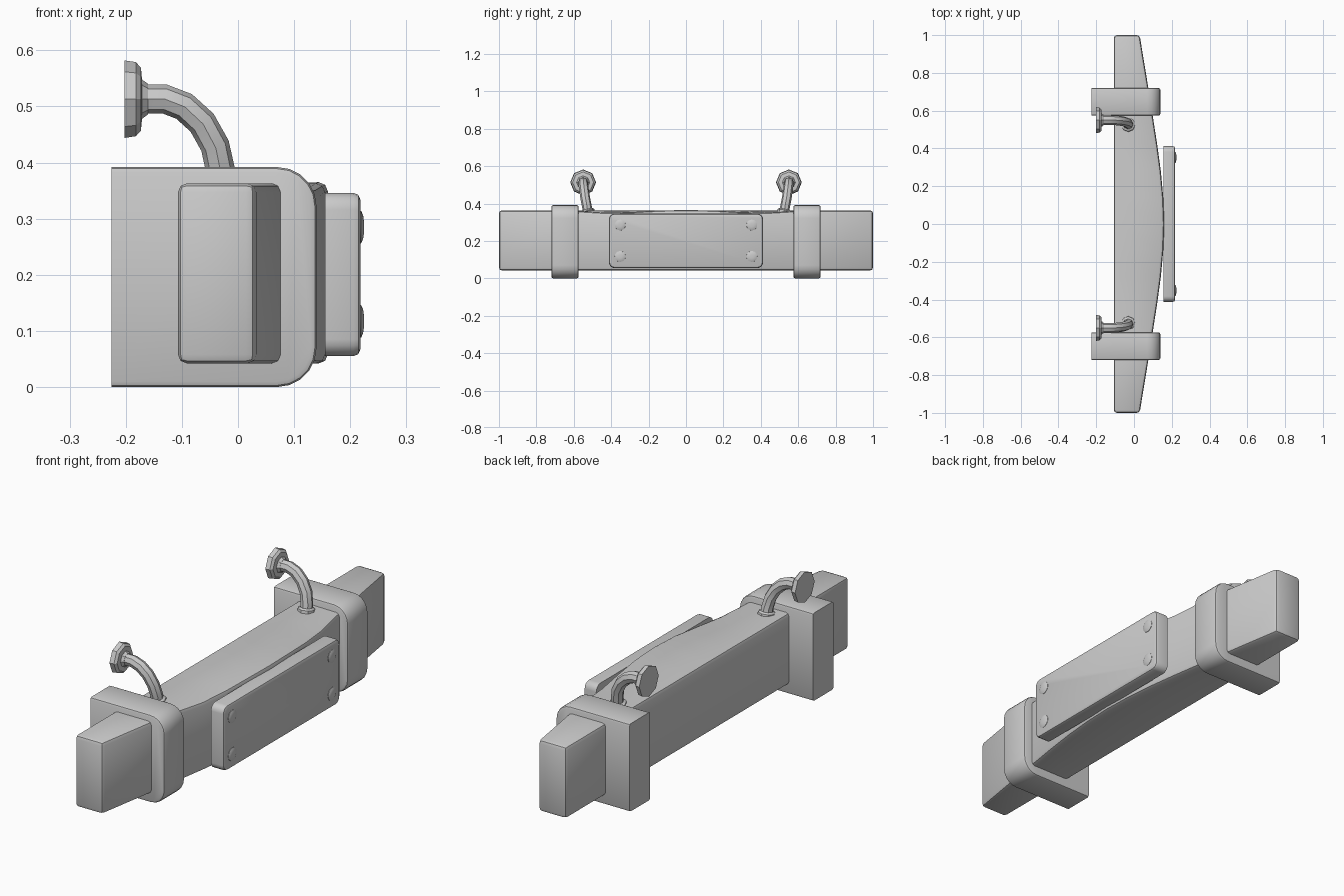
import bpy, bmesh
from math import pi, sin, cos, radians
from mathutils import Vector

if "Cube" in bpy.data.objects:
    bpy.data.objects.remove(bpy.data.objects["Cube"])


def finish(name, bm, smooth=True):
    bmesh.ops.recalc_face_normals(bm, faces=bm.faces)
    me = bpy.data.meshes.new(name)
    bm.to_mesh(me)
    bm.free()
    ob = bpy.data.objects.new(name, me)
    bpy.context.collection.objects.link(ob)
    if smooth:
        bpy.ops.object.select_all(action='DESELECT')
        ob.select_set(True)
        bpy.context.view_layer.objects.active = ob
        bpy.ops.object.shade_smooth_by_angle(angle=radians(30))
    return ob


def loft(bm, rings):
    """Skin a list of equal-length point rings and cap both ends."""
    vs = [[bm.verts.new(p) for p in r] for r in rings]
    n = len(vs[0])
    for a, b in zip(vs, vs[1:]):
        for i in range(n):
            bm.faces.new((a[i], a[(i + 1) % n], b[(i + 1) % n], b[i]))
    bm.faces.new(vs[0])
    bm.faces.new(vs[-1])
    bmesh.ops.recalc_face_normals(bm, faces=bm.faces)


def bevel(bm, width, segments, test):
    edges = [e for e in bm.edges if test(e)]
    bmesh.ops.bevel(bm, geom=edges, offset=width, segments=segments,
                    profile=0.5, affect='EDGES', clamp_overlap=True)


def sharp(e):
    return e.calc_face_angle(0) > radians(40)


def box(x0, x1, y0, y1, z0, z1):
    bm = bmesh.new()
    loft(bm, [[(x, y0, z0), (x, y1, z0), (x, y1, z1), (x, y0, z1)] for x in (x0, x1)])
    return bm


# bowed beam: half stations (y, front x, top front z), mirrored across y
half = [(1, .03, .363), (.72, .076, .363), (.58, .098, .36), (.42, .123, .35),
        (.28, .142, .355), (.14, .155, .363)]
stations = [(-y, x, z) for y, x, z in half] + [(0, .16, .365)] + half[::-1]
bm = bmesh.new()
loft(bm, [[(-.107, y, .042), (x, y, .042), (x, y, zt), (-.107, y, .363)]
          for y, x, zt in stations])
bevel(bm, .016, 2, sharp)
finish("bumper_beam", bm)

# clamp blocks with large rounded front corners
for s, side in ((-1, "left"), (1, "right")):
    bm = box(-.225, .14, s * .647 - .073, s * .647 + .073, 0, .392)
    bevel(bm, .07, 5, lambda e: all(v.co.x > .1 for v in e.verts)
          and abs(e.verts[0].co.y - e.verts[1].co.y) > .1)
    bevel(bm, .01, 2, lambda e: sharp(e) and any(v.co.x > -.2 for v in e.verts)
          and abs(e.verts[0].co.y - e.verts[1].co.y) < .01)
    finish("clamp_block_" + side, bm)

# front plate with rounded corners and softened front rim
bm = box(.155, .218, -.412, .412, .055, .346)
bevel(bm, .03, 4, lambda e: abs(e.verts[0].co.x - e.verts[1].co.x) > .05)
bevel(bm, .012, 2, lambda e: all(v.co.x > .217 for v in e.verts))
finish("front_plate", bm)

# domed bolts at the plate corners
for y in (-.352, .352):
    for z in (.117, .285):
        bm = bmesh.new()
        loft(bm, [[(x, y + r * cos(i * pi / 8), z + r * sin(i * pi / 8)) for i in range(16)]
                  for x, r in ((.21, .03), (.2195, .029), (.223, .021), (.2245, .01))])
        finish("plate_bolt", bm)


def tube(name, path, radii, axes):
    """Octagonal tube along a path lying close to the x-z plane."""
    bm = bmesh.new()
    rings = []
    for p, r, t in zip(path, radii, axes):
        t = t.normalized()
        u = (Vector((0, 1, 0)) - t * t.y).normalized()
        w = t.cross(u)
        rings.append([p + r * (u * cos(i * pi / 4) + w * sin(i * pi / 4)) for i in range(8)])
    loft(bm, rings)
    return finish(name, bm)


# curved stems with base collar and octagonal end disc
for s, side in ((-1, "left"), (1, "right")):
    pts = [Vector((x, s * y, z)) for x, y, z in (
        (-.03, .521, .335), (-.031, .53, .385), (-.041, .539, .43), (-.064, .545, .471),
        (-.096, .549, .5), (-.13, .55, .513), (-.18, .55, .513))]
    axes = [pts[min(i + 1, 6)] - pts[max(i - 1, 0)] for i in range(7)]
    axes[-1] = Vector((-1, 0, 0))
    tube("stem_" + side, pts, [.026] * 7, axes)
    base = [pts[0] + axes[0].normalized() * d for d in (0, .03, .036)]
    tube("stem_collar_" + side, base, [.037, .037, .028], [axes[0]] * 3)
    xs = (-.16, -.171, -.173, -.182, -.202)
    tube("end_disc_" + side, [Vector((x, s * .55, .513)) for x in xs],
         [.027, .035, .056, .066, .069], [Vector((-1, 0, 0))] * 5)
